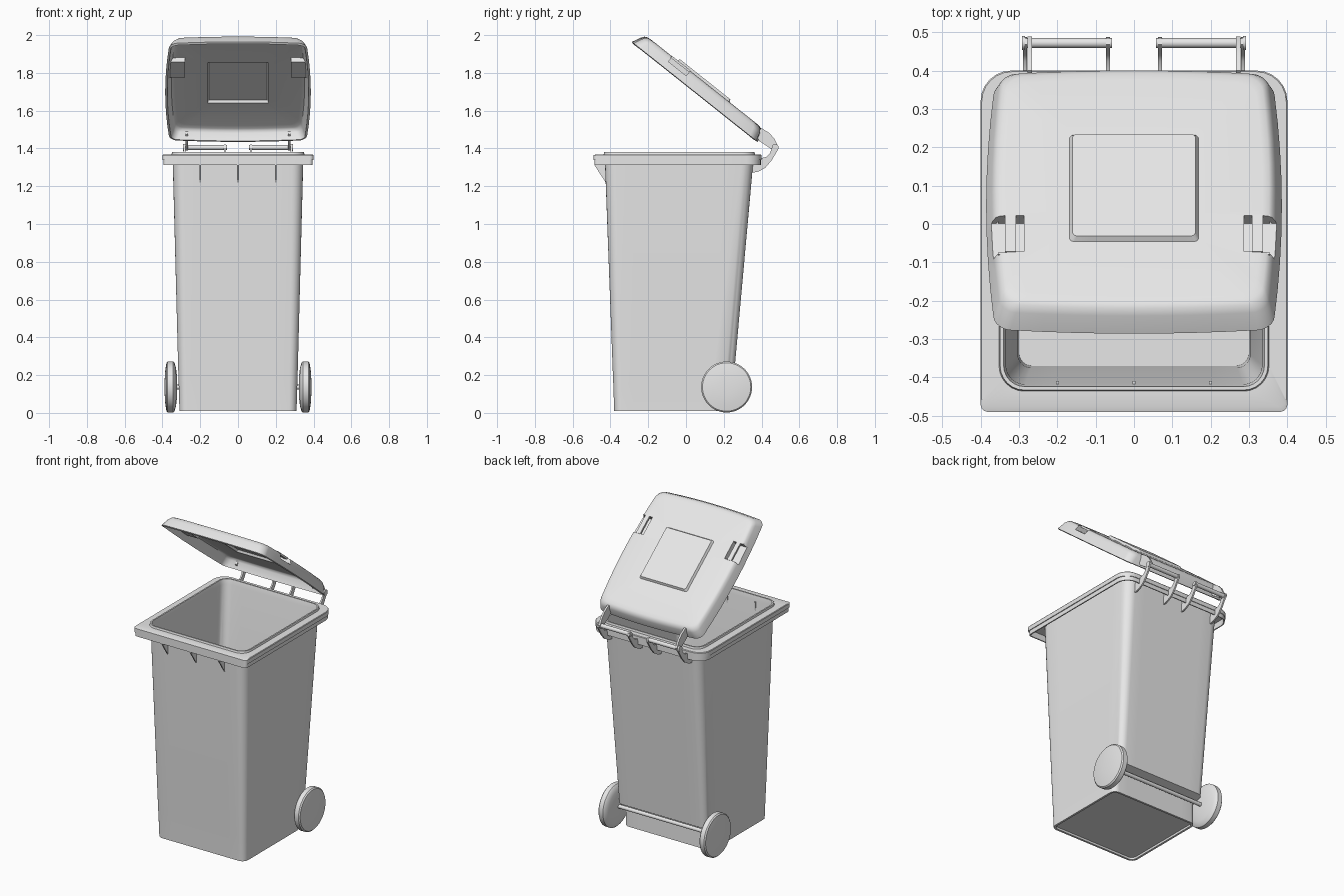
import bpy, bmesh, math
from mathutils import Matrix, Vector

if "Cube" in bpy.data.objects:
    bpy.data.objects.remove(bpy.data.objects["Cube"])

GREY = (0.8, 0.8, 0.8, 1)
mat = bpy.data.materials.new("grey plastic")
mat.use_nodes = True
mat.diffuse_color = GREY
mat.node_tree.nodes["Principled BSDF"].inputs["Base Color"].default_value = GREY

HINGE = Vector((0, 0.472, 1.405))
TILT = Matrix.Translation(HINGE) @ Matrix.Rotation(math.radians(-38.5), 4, 'X')


def finish(name, bm, matrix=None, angle=35):
    mesh = bpy.data.meshes.new(name)
    bm.to_mesh(mesh)
    bm.free()
    mesh.materials.append(mat)
    obj = bpy.data.objects.new(name, mesh)
    bpy.context.collection.objects.link(obj)
    if matrix:
        obj.matrix_world = matrix
    smooth(obj, angle)
    return obj


def smooth(obj, angle=35):
    bpy.ops.object.select_all(action='DESELECT')
    obj.select_set(True)
    bpy.context.view_layer.objects.active = obj
    bpy.ops.object.shade_smooth_by_angle(angle=math.radians(angle))


def ring(hx, y0, y1, z, rf, rb=None, bulge=(0, 0), steps=6, side=8):
    """Rounded rectangle, counter-clockwise, front radius rf and back radius rb."""
    rb = rf if rb is None else rb
    corners = [(hx - rb, y1 - rb, rb), (rb - hx, y1 - rb, rb),
               (rf - hx, y0 + rf, rf), (hx - rf, y0 + rf, rf)]
    pts = []
    for c, (cx, cy, r) in enumerate(corners):
        for s in range(steps + 1):
            a = math.pi / 2 * (c + s / steps)
            pts.append(Vector((cx + r * math.cos(a), cy + r * math.sin(a), z)))
        nx, ny, nr = corners[(c + 1) % 4]
        a = math.pi / 2 * (c + 1)
        end = Vector((nx + nr * math.cos(a), ny + nr * math.sin(a), z))
        start = pts[-1]
        pts += [start.lerp(end, s / side) for s in range(1, side)]
    mid, half = (y0 + y1) / 2, (y1 - y0) / 2
    for p in pts:
        tx, ty = p.x / hx, (p.y - mid) / half
        p.x *= 1 + bulge[0] * (1 - ty * ty)
        p.y = mid + half * ty * (1 + bulge[1] * (1 - tx * tx))
    return pts


def loft(rings, cap_start=True):
    bm = bmesh.new()
    loops = [[bm.verts.new(p) for p in r] for r in rings]
    n = len(loops[0])
    for a, b in zip(loops, loops[1:]):
        for i in range(n):
            j = (i + 1) % n
            bm.faces.new((a[i], a[j], b[j], b[i]))
    if cap_start:
        bm.faces.new(loops[0][::-1])
    bm.faces.new(loops[-1])
    return bm


def plate(name, outline, x, width):
    """Side profile in y and z, given a width along x."""
    bm = bmesh.new()
    face = bm.faces.new([bm.verts.new((x - width / 2, y, z)) for y, z in outline])
    ext = bmesh.ops.extrude_face_region(bm, geom=[face])
    bmesh.ops.translate(bm, vec=(width, 0, 0),
                        verts=[v for v in ext["geom"] if isinstance(v, bmesh.types.BMVert)])
    bmesh.ops.recalc_face_normals(bm, faces=bm.faces)
    return finish(name, bm)


def box(name, lo, hi, matrix):
    bm = bmesh.new()
    bmesh.ops.create_cube(bm, size=1)
    for v in bm.verts:
        v.co = [l + (h - l) * (c + 0.5) for l, h, c in zip(lo, hi, v.co)]
    return finish(name, bm, matrix)


def turned(name, profile, y, z, segments=48):
    """Solid turned about an axis along x; profile holds (x, radius)."""
    bm = bmesh.new()
    verts = [bm.verts.new((x, y, z + r)) for x, r in profile]
    edges = [bm.edges.new(pair) for pair in zip(verts, verts[1:])]
    bmesh.ops.spin(bm, geom=verts + edges, cent=(0, y, z), axis=(1, 0, 0),
                   angle=math.tau, steps=segments)
    bmesh.ops.remove_doubles(bm, verts=bm.verts, dist=0.0002)
    bmesh.ops.recalc_face_normals(bm, faces=bm.faces)
    return finish(name, bm)


# Bin body: underside, outer wall with axle recess, hollow rim, lip, inner wall, floor
finish("bin_body", loft([
    ring(0.295, -0.365, 0.175, 0.022, 0.03),
    ring(0.297, -0.367, 0.177, 0.01, 0.03),
    ring(0.31, -0.38, 0.19, 0.01, 0.04),
    ring(0.314, -0.385, 0.185, 0.155, 0.042),
    ring(0.315, -0.386, 0.252, 0.175, 0.042),
    ring(0.346, -0.43, 0.358, 1.35, 0.06),
    ring(0.388, -0.478, 0.39, 1.35, 0.015, 0.07),
    ring(0.388, -0.478, 0.39, 1.312, 0.015, 0.07),
    ring(0.395, -0.485, 0.396, 1.312, 0.018, 0.075),
    ring(0.395, -0.485, 0.396, 1.338, 0.018, 0.075),
    ring(0.4, -0.49, 0.4, 1.338, 0.02, 0.08),
    ring(0.4, -0.49, 0.4, 1.364, 0.02, 0.08),
    ring(0.397, -0.476, 0.397, 1.368, 0.018, 0.078),
    ring(0.352, -0.436, 0.365, 1.368, 0.066),
    ring(0.349, -0.433, 0.362, 1.38, 0.063),
    ring(0.34, -0.424, 0.353, 1.38, 0.055),
    ring(0.334, -0.418, 0.345, 1.35, 0.05),
    ring(0.304, -0.376, 0.242, 0.19, 0.035),
    ring(0.303, -0.375, 0.175, 0.17, 0.035),
    ring(0.3, -0.37, 0.18, 0.03, 0.035),
]))

# Gussets under the front rim
for x in (-0.2, 0, 0.2):
    plate("front_gusset", [(-0.482, 1.345), (-0.485, 1.312), (-0.422, 1.215), (-0.41, 1.345)], x, 0.008)

# Lid shell with raised panel, in hinge space (front towards -y)
B = (0.065, 0.035)
lid = finish("lid", loft([
    ring(0.362, -0.927, -0.105, -0.034, 0.04, bulge=B),
    ring(0.348, -0.905, -0.116, 0.012, 0.04, bulge=B),
    ring(0.34, -0.893, -0.128, 0.029, 0.045, bulge=B),
    ring(0.331, -0.88, -0.142, 0.035, 0.045, bulge=B),
    ring(0.315, -0.86, -0.165, 0.038, 0.045, bulge=B),
    ring(0.168, -0.692, -0.337, 0.038, 0.012),
    ring(0.16, -0.684, -0.345, 0.052, 0.012),
], cap_start=False), TILT)
cutters = [box("grip_cutter", (min(s * 0.287, s * 0.42), -0.725, 0.004),
               (max(s * 0.287, s * 0.42), -0.605, 0.08), TILT) for s in (-1, 1)]
shell = lid.modifiers.new("shell", 'SOLIDIFY')
shell.thickness = 0.012
shell.offset = -1
for cutter in cutters:
    cutter.hide_render = True
    cut = lid.modifiers.new("grip", 'BOOLEAN')
    cut.operation = 'DIFFERENCE'
    cut.solver = 'EXACT'
    cut.object = cutter
bpy.context.view_layer.objects.active = lid
for name in [m.name for m in lid.modifiers if m.type in {'SOLIDIFY', 'BOOLEAN'}]:
    with bpy.context.temp_override(object=lid, active_object=lid):
        bpy.ops.object.modifier_apply(modifier=name)
for cutter in cutters:
    bpy.data.objects.remove(cutter)
smooth(lid)

WHEEL = [(0.322, 0), (0.322, 0.05), (0.328, 0.1), (0.336, 0.128), (0.343, 0.135), (0.372, 0.135),
         (0.379, 0.128), (0.385, 0.09), (0.388, 0.045), (0.389, 0)]
LID_ARM = [(0.455, 1.395), (0.474, 1.388), (0.489, 1.41), (0.468, 1.452), (0.44, 1.482),
           (0.4, 1.508), (0.365, 1.475), (0.39, 1.438)]
BODY_ARM = [(0.345, 1.27), (0.385, 1.278), (0.42, 1.298), (0.452, 1.335), (0.488, 1.395),
            (0.485, 1.416), (0.468, 1.421), (0.455, 1.405), (0.445, 1.375), (0.425, 1.355),
            (0.385, 1.345), (0.345, 1.345)]

for s, side in ((1, "left"), (-1, "right")):
    def grip_box(part, x0, x1, y0, y1, z0, z1):
        box(side + part, (min(s * x0, s * x1), y0, z0), (max(s * x0, s * x1), y1, z1), TILT)

    # Grip pocket and its bar
    grip_box("_grip_floor", 0.281, 0.366, -0.731, -0.599, -0.002, 0.004)
    grip_box("_grip_inner_wall", 0.281, 0.287, -0.731, -0.599, 0.0, 0.037)
    grip_box("_grip_front_wall", 0.281, 0.355, -0.731, -0.725, 0.0, 0.034)
    grip_box("_grip_back_wall", 0.281, 0.355, -0.605, -0.599, 0.0, 0.034)
    grip_box("_grip_bar", 0.308, 0.336, -0.727, -0.603, 0.028, 0.04)

    # Hinge arms and pin
    for x in (0.068, 0.284):
        plate(side + "_body_hinge_arm", BODY_ARM, s * x, 0.01)
    plate(side + "_lid_arm", LID_ARM, s * 0.272, 0.012)
    pin = [(0.058, 0), (0.058, 0.013), (0.284, 0.013), (0.284, 0.018), (0.292, 0.018), (0.292, 0)]
    turned(side + "_hinge_pin", [(s * x, r) for x, r in pin], HINGE.y, HINGE.z, 20)

    # Wheels
    turned(side + "_wheel", [(s * x, r) for x, r in WHEEL], 0.215, 0.137)

# Axle
turned("axle", [(-0.33, 0), (-0.33, 0.012), (0.33, 0.012), (0.33, 0)], 0.215, 0.137, 20)
